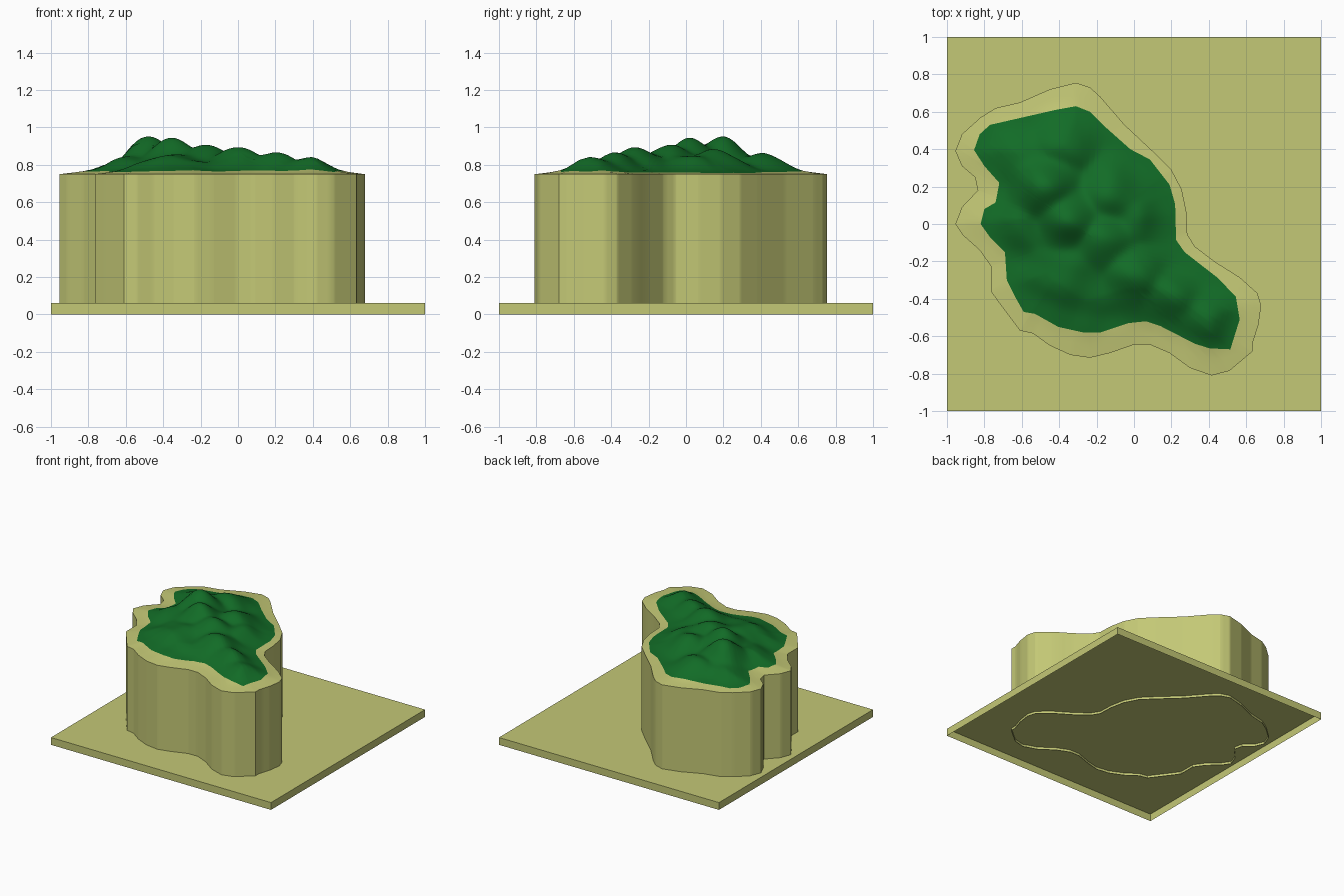
import bpy, bmesh, math
from mathutils import Vector
from mathutils.geometry import intersect_point_line

if "Cube" in bpy.data.objects:
    bpy.data.objects.remove(bpy.data.objects["Cube"])

# Outer shoreline, counter-clockwise from the top
SHORE = [(-.31, .755), (-.45, .72), (-.61, .65), (-.74, .62), (-.82, .57), (-.92, .48),
         (-.955, .39), (-.92, .31), (-.85, .25), (-.835, .18), (-.92, .09), (-.955, 0),
         (-.915, -.06), (-.825, -.14), (-.765, -.225), (-.765, -.36), (-.715, -.43),
         (-.61, -.57), (-.54, -.585), (-.45, -.65), (-.34, -.7), (-.235, -.715),
         (-.13, -.69), (0, -.645), (.085, -.645), (.19, -.69), (.3, -.77), (.415, -.81),
         (.51, -.785), (.635, -.68), (.635, -.635), (.665, -.54), (.68, -.435),
         (.66, -.37), (.565, -.285), (.43, -.2), (.325, -.12), (.285, -.055),
         (.28, .065), (.255, .185), (.2, .29), (.11, .38), (-.05, .53), (-.18, .68),
         (-.235, .73)]
# Edge of the green hills
FOREST = [(-.31, .63), (-.42, .61), (-.77, .53), (-.825, .48), (-.855, .395), (-.8, .31),
          (-.72, .22), (-.74, .115), (-.8, .08), (-.82, 0), (-.77, -.07), (-.69, -.15),
          (-.68, -.3), (-.635, -.39), (-.59, -.47), (-.53, -.48), (-.405, -.55),
          (-.27, -.58), (-.18, -.58), (-.03, -.53), (.065, -.52), (.14, -.545),
          (.325, -.64), (.405, -.665), (.515, -.67), (.565, -.51), (.545, -.39),
          (.45, -.29), (.27, -.15), (.225, -.085), (.22, .105), (.19, .21), (.085, .345),
          (-.02, .4), (-.155, .52), (-.235, .6)]
# Hill tops: x, y, height, radius
PEAKS = [(-.48, .19, .165, .15), (-.35, .02, .155, .15), (-.17, -.09, .12, .15),
         (0, -.27, .105, .15), (.2, -.38, .082, .14), (.38, -.5, .06, .14),
         (-.38, .42, .075, .15), (-.13, .15, .09, .16), (.02, .02, .06, .15),
         (-.35, -.25, .065, .2), (-.6, 0, .06, .15), (-.62, .35, .05, .15)]
CENTRE = Vector((-.25, -.05))
WALL_TOP, WALL_BOTTOM, PLATE_TOP = .75, .04, .06


def material(name, colour):
    m = bpy.data.materials.new(name)
    m.diffuse_color = (*colour, 1)
    m.use_nodes = True
    m.node_tree.nodes["Principled BSDF"].inputs["Base Color"].default_value = m.diffuse_color
    return m


def finish(name, bm, mat, smooth=None):
    me = bpy.data.meshes.new(name)
    bm.normal_update()
    bm.to_mesh(me)
    bm.free()
    me.materials.append(mat)
    ob = bpy.data.objects.new(name, me)
    bpy.context.collection.objects.link(ob)
    if smooth:
        bpy.ops.object.select_all(action='DESELECT')
        ob.select_set(True)
        bpy.context.view_layer.objects.active = ob
        bpy.ops.object.shade_smooth_by_angle(angle=math.radians(smooth))
    return ob


def edges_of(poly):
    return [(Vector(p), Vector(q)) for p, q in zip(poly, poly[1:] + poly[:1])]


def hit(poly, angle):
    """Point where a ray from the centre leaves the outline."""
    d = Vector((math.cos(angle), math.sin(angle)))
    best = 0
    for a, b in edges_of(poly):
        e, w = b - a, a - CENTRE
        den = d.x * e.y - d.y * e.x
        if abs(den) < 1e-9:
            continue
        t = (w.x * e.y - w.y * e.x) / den
        s = (w.x * d.y - w.y * d.x) / den
        if -1e-6 <= s <= 1 + 1e-6:
            best = max(best, t)
    return CENTRE + d * best


SHORE_EDGES = edges_of(SHORE)


def shore_distance(p):
    best = 9
    for a, b in SHORE_EDGES:
        e = b - a
        t = max(0, min(1, (p - a).dot(e) / e.length_squared))
        best = min(best, (p - a - e * t).length)
    return best


def height(p):
    d = shore_distance(p)
    t = max(0, min(1, (d - .03) / .23))
    bumps = sum((h * math.exp(-((p.x - x) ** 2 + (p.y - y) ** 2) / r ** 2)) ** 4
                for x, y, h, r in PEAKS) ** .25
    ripple = .006 * math.sin(19 * p.x + 11 * p.y) * math.sin(23 * p.y - 9 * p.x)
    return WALL_TOP + .13 * min(d, .3) + t * t * (3 - 2 * t) * (bumps + ripple)


def ring(bm, points, z=None):
    return [bm.verts.new((p.x, p.y, height(p) if z is None else z)) for p in points]


def bridge(bm, outer, inner):
    n = len(outer)
    for i in range(n):
        j = (i + 1) % n
        bm.faces.new((outer[i], outer[j], inner[j], inner[i]))


sand = material("sand", (.55, .58, .18))
green = material("forest_green", (.006, .15, .02))

# Rays through every corner of both outlines, plus an even fan
angles = {round(math.tau * i / 150 - math.pi, 2) for i in range(150)}
angles |= {round(math.atan2(y - CENTRE.y, x - CENTRE.x), 3) for x, y in SHORE + FOREST}
angles = sorted(angles)
shore = [hit(SHORE, a) for a in angles]
forest = [hit(FOREST, a) for a in angles]

# Base plate: shallow tray, open underneath
bm = bmesh.new()
square = [Vector(c) for c in ((-1, -1), (1, -1), (1, 1), (-1, 1))]
low, top = ring(bm, square, 0), ring(bm, square, PLATE_TOP)
bridge(bm, low, top)
bm.faces.new(top)
finish("base_plate", bm, sand)

# Cliff wall and sandy beach rim
bm = bmesh.new()
prev = ring(bm, shore, WALL_BOTTOM)
for k in range(-1, 4):
    new = ring(bm, shore, WALL_TOP) if k < 0 else ring(
        bm, [s.lerp(f, (k + 1) / 4) for s, f in zip(shore, forest)])
    bridge(bm, prev, new)
    prev = new
finish("cliff_and_beach", bm, sand, 35)

# Green hills, lofted from the forest edge to the centre
bm = bmesh.new()
RINGS = 40
prev = ring(bm, forest)
for k in range(1, RINGS):
    new = ring(bm, [f.lerp(CENTRE, k / RINGS) for f in forest])
    bridge(bm, prev, new)
    prev = new
peak = ring(bm, [CENTRE])[0]
for i in range(len(prev)):
    bm.faces.new((prev[i], prev[(i + 1) % len(prev)], peak))
finish("green_hills", bm, green, 60)
